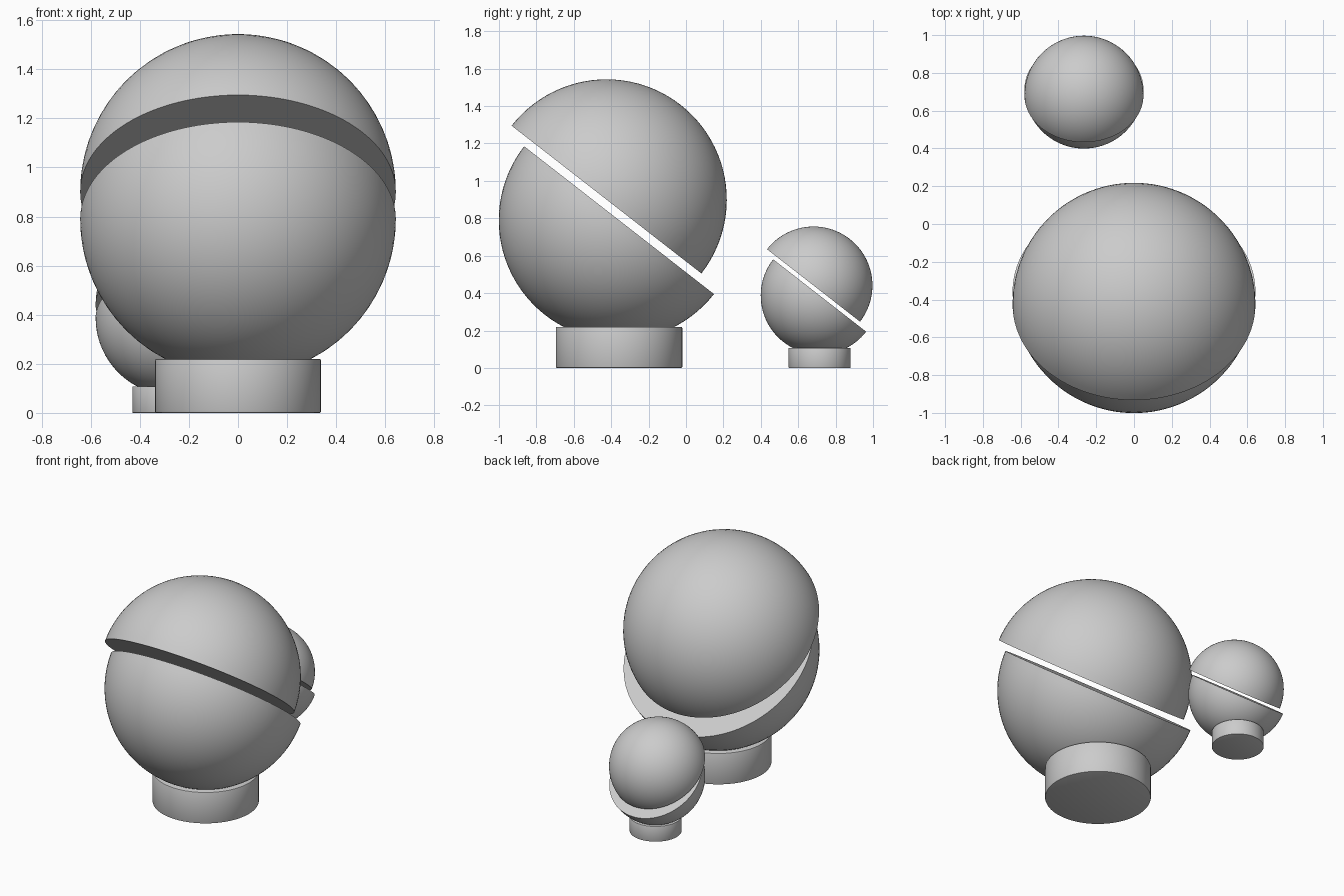
import bpy, bmesh
from math import radians
from mathutils import Matrix, Vector

if "Cube" in bpy.data.objects:
    bpy.data.objects.remove(bpy.data.objects["Cube"])

R = 0.643                      # globe radius of the large lamp
TILT = Matrix.Rotation(radians(-37.9), 4, 'X')


def finish(name, bm, parent_matrix):
    bmesh.ops.transform(bm, matrix=parent_matrix, verts=bm.verts)
    bmesh.ops.recalc_face_normals(bm, faces=bm.faces)
    mesh = bpy.data.meshes.new(name)
    bm.to_mesh(mesh)
    bm.free()
    ob = bpy.data.objects.new(name, mesh)
    bpy.context.collection.objects.link(ob)
    bpy.ops.object.select_all(action='DESELECT')
    ob.select_set(True)
    bpy.context.view_layer.objects.active = ob
    bpy.ops.object.shade_smooth_by_angle(angle=radians(35))
    return ob


def half_globe(name, centre, upper, place):
    # Sphere cut through its middle and closed with a flat face
    bm = bmesh.new()
    bmesh.ops.create_uvsphere(bm, u_segments=96, v_segments=48, radius=R)
    bmesh.ops.bisect_plane(bm, geom=bm.verts[:] + bm.edges[:] + bm.faces[:],
                           dist=1e-5, plane_co=(0, 0, 0), plane_no=(0, 0, 1),
                           clear_inner=upper, clear_outer=not upper)
    rim = [e for e in bm.edges if e.is_boundary]
    bmesh.ops.contextual_create(bm, geom=rim)
    return finish(name, bm, place @ Matrix.Translation(centre) @ TILT)


def lamp(prefix, place):
    # Lower half sits in the base, upper half slides up along the tilted cut
    half_globe(prefix + "_lower_half", Vector((0, -0.358, 0.79)), False, place)
    half_globe(prefix + "_upper_half", Vector((0, -0.425, 0.90)), True, place)
    # Round base with slightly softened rims
    bm = bmesh.new()
    bmesh.ops.create_cone(bm, cap_ends=True, segments=96, radius1=0.338,
                          radius2=0.338, depth=0.22,
                          matrix=Matrix.Translation((0, -0.358, 0.11)))
    rims = [e for e in bm.edges
            if abs(e.verts[0].co.z - e.verts[1].co.z) < 1e-4]
    bmesh.ops.bevel(bm, geom=rims, offset=0.006, segments=2,
                    profile=0.5, affect='EDGES')
    finish(prefix + "_base", bm, place)


lamp("large_lamp", Matrix.Identity(4))
lamp("small_lamp", Matrix.Translation((-0.265, 0.89, 0)) @ Matrix.Scale(0.49, 4))
